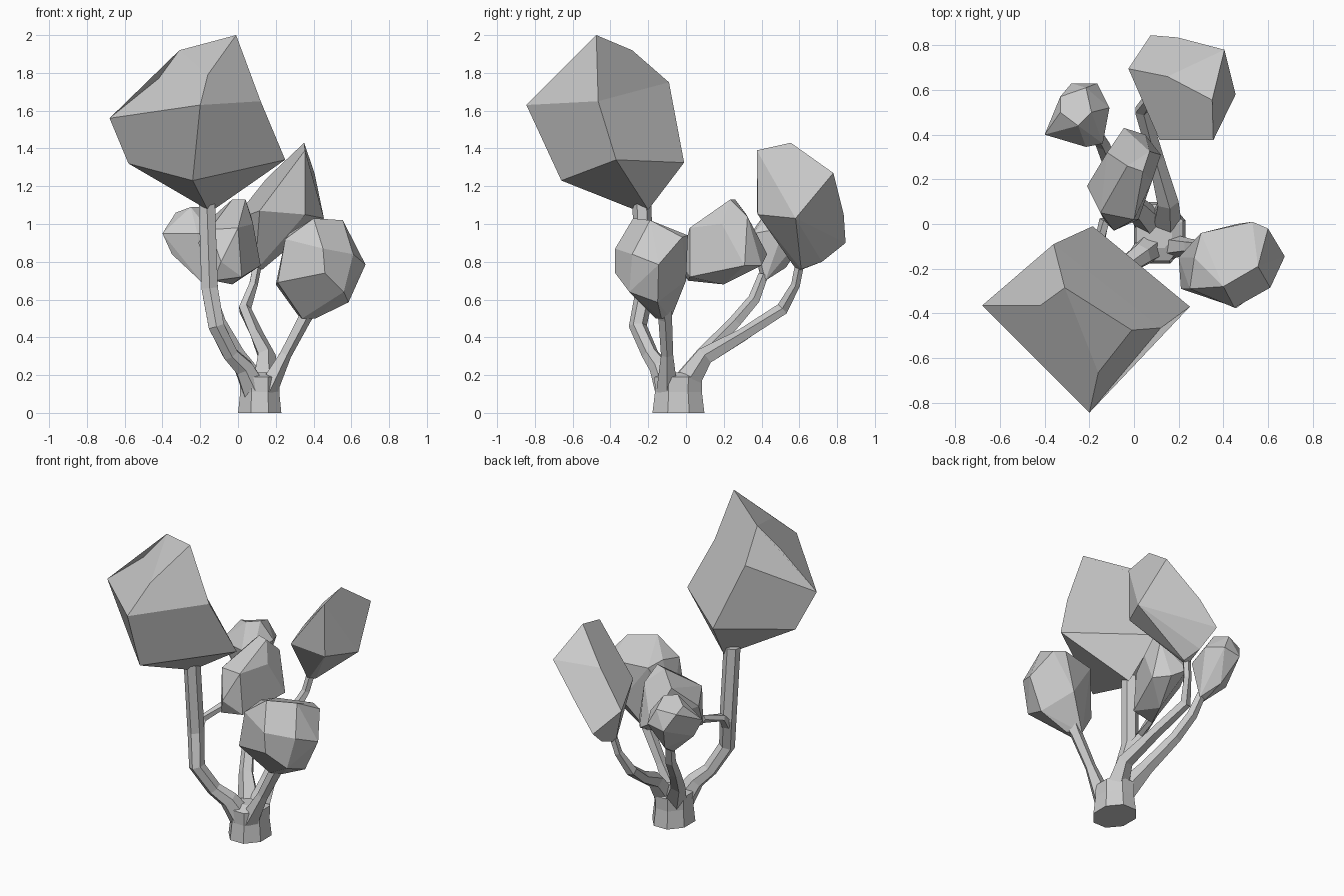
import bpy, bmesh, math
from mathutils import Vector


def finish(bm, name):
    bmesh.ops.recalc_face_normals(bm, faces=bm.faces)
    me = bpy.data.meshes.new(name)
    bm.to_mesh(me)
    bm.free()
    ob = bpy.data.objects.new(name, me)
    bpy.context.collection.objects.link(ob)


def clump(name, pts):
    """Faceted foliage: convex hull of a few corners, near-flat faces merged."""
    bm = bmesh.new()
    for p in pts:
        bm.verts.new(p)
    res = bmesh.ops.convex_hull(bm, input=bm.verts)
    inner = {g for g in res["geom_interior"] if isinstance(g, bmesh.types.BMVert)}
    bmesh.ops.delete(bm, geom=list(inner), context='VERTS')
    bmesh.ops.dissolve_limit(bm, angle_limit=math.radians(9),
                             verts=bm.verts, edges=bm.edges)
    finish(bm, name)


def tube(name, path, sides, upright=False, depth=1.0):
    """Low-poly limb through (x, y, z, radius) points."""
    bm = bmesh.new()
    pts = [Vector(p[:3]) for p in path]
    rings = []
    for i, p in enumerate(pts):
        d = Vector((0, 0, 1))
        if not upright:
            d = (pts[min(i + 1, len(pts) - 1)] - pts[max(i - 1, 0)]).normalized()
        u = d.cross(Vector((0, 1, 0))).normalized()
        v = d.cross(u) * depth
        ring = []
        for k in range(sides):
            a = 2 * math.pi * (k + 0.5) / sides
            ring.append(bm.verts.new(p + path[i][3] * (u * math.cos(a) + v * math.sin(a))))
        rings.append(ring)
    for r, s in zip(rings, rings[1:]):
        for k in range(sides):
            n = (k + 1) % sides
            bm.faces.new((r[k], r[n], s[n], s[k]))
    bm.faces.new(rings[0])
    bm.faces.new(rings[-1])
    finish(bm, name)


# Trunk
tube("trunk", [(.115, -.04, 0, .124), (.115, -.04, .11, .112),
               (.115, -.04, .19, .114), (.115, -.04, .215, .06)], 8, True, 1.2)

# Branches
tube("front_left_branch", [(.09, -.09, .12, .075), (.03, -.14, .24, .055),
                           (-.04, -.19, .31, .045), (-.115, -.255, .46, .048),
                           (-.15, -.215, .66, .05), (-.165, -.235, 1.12, .05)], 6)
tube("right_branch", [(.15, -.10, .12, .06), (.25, -.10, .31, .034),
                      (.35, -.11, .5, .038), (.37, -.12, .55, .05)], 5)
tube("back_right_branch", [(.14, -.01, .14, .075), (.15, .1, .3, .05),
                           (.1, .3, .41, .037), (.035, .51, .55, .035),
                           (.08, .58, .68, .025), (.1, .6, .78, .025)], 5)
tube("back_left_branch", [(.09, -.01, .14, .075), (-.01, .1, .31, .045),
                          (-.1, .26, .48, .036), (-.14, .36, .6, .033),
                          (-.17, .41, .73, .028)], 5)
tube("middle_twig", [(-.15, -.2, .63, .035), (-.165, -.13, .7, .025),
                     (-.13, .02, .74, .025)], 5)

# Large foliage: skewed block with slightly folded sides
corners = [(-.01, -.475, 2.0), (-.68, -.365, 1.56), (-.2, -.845, 1.63), (.25, -.37, 1.34),
           (-.24, -.66, 1.23), (-.58, -.29, 1.32), (-.185, -.01, 1.325), (-.16, -.27, 1.075),
           (-.13, -.2, 1.075), (-.31, -.285, 1.92), (-.36, -.09, 1.75), (.12, -.465, 1.65),
           (-.16, -.665, 1.79), (-.42, -.365, 1.77)]
block = bmesh.new()
cv = [block.verts.new(c) for c in corners]
for f in ["1 13 9 12 2", "9 0 12", "2 12 0 11", "2 11 3 4", "1 2 4 5", "9 10 1 13",
          "0 9 10 11", "10 6 3 11", "10 1 5 6", "6 5 7 8", "5 4 7", "4 3 8 7", "3 6 8"]:
    block.faces.new([cv[int(i)] for i in f.split()])
finish(block, "large_foliage")

# Smaller foliage clumps
clump("right_foliage", [
    (.40, -.28, 1.03), (.555, -.19, 1.02), (.53, .01, .94), (.6, -.02, .93),
    (.27, -.15, .95), (.30, -.04, .93), (.45, -.375, .87), (.25, -.29, .92),
    (.675, -.145, .785), (.61, -.285, .84), (.585, -.15, .585), (.2, -.15, .68),
    (.21, -.29, .69), (.46, -.375, .74), (.56, -.3, .64), (.46, 0, .7),
    (.33, -.08, .5), (.34, -.16, .5), (.41, -.13, .5)])
clump("back_right_foliage", [
    (.35, .555, 1.43), (.355, .375, 1.39), (.405, .78, 1.27), (.455, .58, 1.03),
    (.115, .375, 1.07), (.355, .38, 1.05), (-.025, .695, 1.02), (.15, .66, 1.24),
    (.195, .835, 1.05), (.075, .845, .9), (.1, .72, .8), (.09, .59, .75), (.13, .61, .76)])
clump("back_left_foliage", [
    (-.33, .57, 1.03), (-.215, .61, 1.05), (-.19, .5, 1.09), (-.25, .44, 1.09),
    (-.33, .5, 1.06), (-.28, .63, .93), (-.165, .63, .95), (-.11, .52, .98),
    (-.14, .36, .95), (-.215, .345, .95), (-.4, .4, .95), (-.35, .42, .84),
    (-.22, .53, .77), (-.15, .42, .70), (-.19, .4, .69)])
clump("middle_foliage", [
    (-.03, .26, 1.13), (.04, .235, 1.13), (.07, .325, 1.04), (-.045, .43, .84),
    (.12, .31, .78), (.08, .19, 1.0), (0, .02, .98), (-.09, -.03, .8),
    (-.15, .05, .97), (-.21, .17, .9), (-.12, .32, 1.05), (-.03, .2, .68),
    (.05, .4, .78), (.02, .02, .72), (-.13, .01, .70)])
